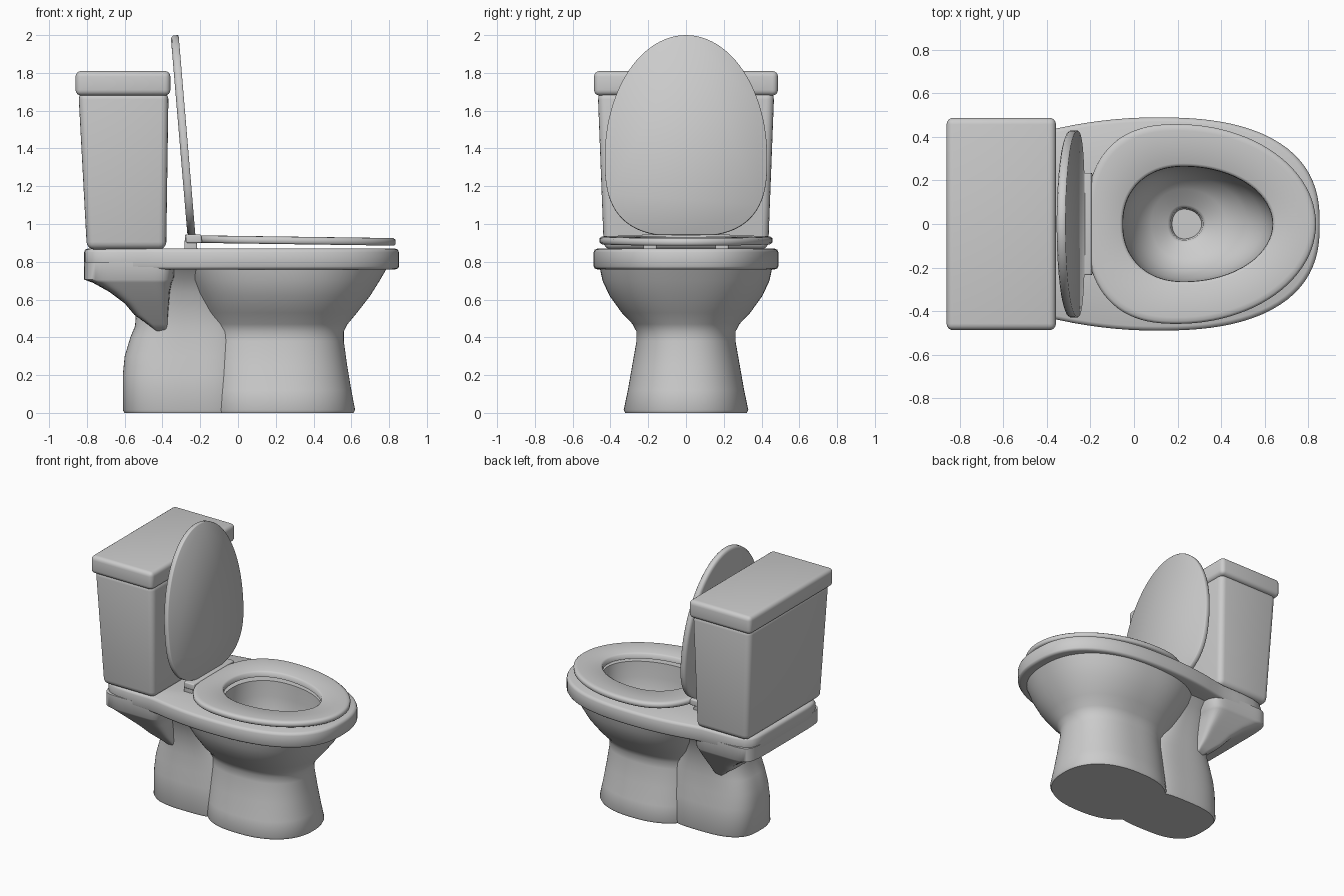
import bpy, bmesh
from math import sin, cos, pi, radians

N = 96


def egg(xb, xf, hw, xc=None, nb=2.3, nf=2.3, pinch=0.0):
    """Superellipse outline with its own back and front reach and roundness."""
    xc = (xb + xf) / 2 if xc is None else xc
    pts = []
    for i in range(N):
        c, s = cos(2 * pi * i / N), sin(2 * pi * i / N)
        n, a = (nf, xf - xc) if c >= 0 else (nb, xc - xb)
        r = (abs(c) ** n + abs(s) ** n) ** (-1 / n)
        x, y = xc + a * r * c, hw * r * s
        t = min(1, max(0, (xc - x) / 0.5))
        pts.append((x, y * (1 - pinch * t * t)))
    return pts


def finish(name, bm, angle=35):
    bmesh.ops.recalc_face_normals(bm, faces=bm.faces)
    me = bpy.data.meshes.new(name)
    bm.to_mesh(me)
    bm.free()
    ob = bpy.data.objects.new(name, me)
    bpy.context.collection.objects.link(ob)
    bpy.ops.object.select_all(action='DESELECT')
    ob.select_set(True)
    bpy.context.view_layer.objects.active = ob
    bpy.ops.object.shade_smooth_by_angle(angle=radians(angle))
    return ob


def loft(name, rings, loop=False, angle=50):
    """Skin a list of (z, outline); loop joins last to first, else ends are capped."""
    bm = bmesh.new()
    vs = [[bm.verts.new((x, y, z)) for x, y in o] for z, o in rings]
    pairs = list(zip(vs, vs[1:])) + ([(vs[-1], vs[0])] if loop else [])
    for a, b in pairs:
        for i in range(N):
            j = (i + 1) % N
            bm.faces.new((a[i], a[j], b[j], b[i]))
    if not loop:
        bm.faces.new(vs[0])
        bm.faces.new(vs[-1])
    return finish(name, bm, angle)


def box(name, bottom, top, bevel):
    """Tapered box from two (x0, x1, half_y, z) rectangles, with rounded edges."""
    bm = bmesh.new()
    bmesh.ops.create_cube(bm, size=2)
    for v in bm.verts:
        x0, x1, hy, z = top if v.co.z > 0 else bottom
        v.co = (x1 if v.co.x > 0 else x0, hy if v.co.y > 0 else -hy, z)
    bmesh.ops.bevel(bm, geom=bm.edges[:], offset=bevel, segments=4,
                    profile=0.5, affect='EDGES')
    return finish(name, bm, 40)


def rim(d):
    return egg(-0.815 + d, 0.852 - d, 0.489 - d, 0.1, 10, 2.5, 0.125)


# bowl: drain, basin, rim with tank deck, underside, neck and foot in one skin
inner = [(0.40, 0.175, 0.31, 0.068), (0.452, 0.168, 0.317, 0.074),
         (0.462, 0.155, 0.33, 0.087), (0.50, 0.08, 0.42, 0.16),
         (0.56, 0.025, 0.52, 0.215), (0.65, -0.02, 0.59, 0.25),
         (0.76, -0.043, 0.625, 0.26), (0.87, -0.05, 0.635, 0.264)]
outer = [(0.76, -0.34, 0.785, 0.455), (0.70, -0.30, 0.75, 0.442),
         (0.62, -0.25, 0.70, 0.405), (0.53, -0.20, 0.63, 0.34),
         (0.47, -0.165, 0.58, 0.283), (0.43, -0.15, 0.56, 0.262),
         (0.38, -0.15, 0.56, 0.262), (0.25, -0.155, 0.578, 0.285),
         (0.12, -0.16, 0.60, 0.308), (0.015, -0.16, 0.62, 0.33),
         (0.0, -0.155, 0.612, 0.322)]
rings = [(z, egg(a, b, h, 0.23, 2.2, 2)) for z, a, b, h in inner]
rings += [(0.87, rim(0.02)), (0.864, rim(0.006)), (0.85, rim(0)),
          (0.775, rim(0)), (0.764, rim(0.006)), (0.76, rim(0.02))]
rings += [(z, egg(a, b, h, 0.22, 2.5, 2.3)) for z, a, b, h in outer]
loft("bowl", rings)

# rear pedestal behind the foot
loft("rear_pedestal", [(z, egg(a, b, h, -0.25, 3, 3)) for z, a, b, h in [
    (0.0, -0.60, 0.05, 0.235), (0.015, -0.61, 0.05, 0.242),
    (0.20, -0.61, 0.05, 0.232), (0.30, -0.60, 0.05, 0.222),
    (0.40, -0.57, 0.04, 0.215), (0.46, -0.545, 0.01, 0.215),
    (0.54, -0.54, -0.03, 0.222), (0.64, -0.53, -0.08, 0.25),
    (0.71, -0.52, -0.10, 0.285), (0.77, -0.50, -0.11, 0.34)]])

# flared bracket carrying the tank deck
loft("deck_bracket", [(z, egg(a, b, h, None, 8, 8)) for z, a, b, h in [
    (0.42, -0.42, -0.375, 0.19), (0.47, -0.48, -0.37, 0.235),
    (0.52, -0.55, -0.37, 0.28), (0.58, -0.60, -0.365, 0.33),
    (0.64, -0.68, -0.36, 0.38), (0.69, -0.77, -0.35, 0.415),
    (0.705, -0.814, -0.34, 0.426), (0.80, -0.814, -0.33, 0.426)]])

# tank and its cover
box("tank", (-0.80, -0.38, 0.435, 0.865), (-0.845, -0.368, 0.467, 1.70), 0.04)
box("tank_cover", (-0.86, -0.358, 0.487, 1.68), (-0.86, -0.358, 0.487, 1.81), 0.03)


# seat ring, sloping slightly to the front
def seat_out(d):
    return egg(-0.22 + d, 0.835 - d, 0.458 - d, 0.2, 2.5, 2)


def seat_in(d):
    return egg(-0.05 - d, 0.635 + d, 0.263 + d, 0.23, 2.2, 2)


seat = loft("seat", [(-0.02, seat_out(0.008)), (-0.012, seat_out(0)),
                     (0.01, seat_out(0)), (0.019, seat_out(0.012)),
                     (0.02, seat_out(0.03)),
                     (0.02, seat_in(0.015)), (0.012, seat_in(0.002)),
                     (-0.02, seat_in(0))], loop=True, angle=60)
seat.location.z = 0.917
seat.rotation_euler.y = 0.014

# raised lid leaning back against the tank
lid = loft("lid", [(z, egg(d, 1.069 - d, 0.43 - d, 0.42, 2.8, 2)) for z, d in [
    (0.0, 0.004), (0.004, 0.0), (0.028, 0.0), (0.037, 0.006), (0.042, 0.02)]])
lid.location = (-0.225, 0, 0.935)
lid.rotation_euler.y = radians(-94.8)

# hinge bar and posts
box("hinge_bar", (-0.275, -0.19, 0.235, 0.90), (-0.275, -0.195, 0.235, 0.945), 0.008)
for side, name in ((-1, "right"), (1, "left")):
    post = box("hinge_post_" + name, (-0.285, -0.215, 0.035, 0.86),
               (-0.28, -0.22, 0.035, 0.945), 0.008)
    post.location.y = side * 0.19
